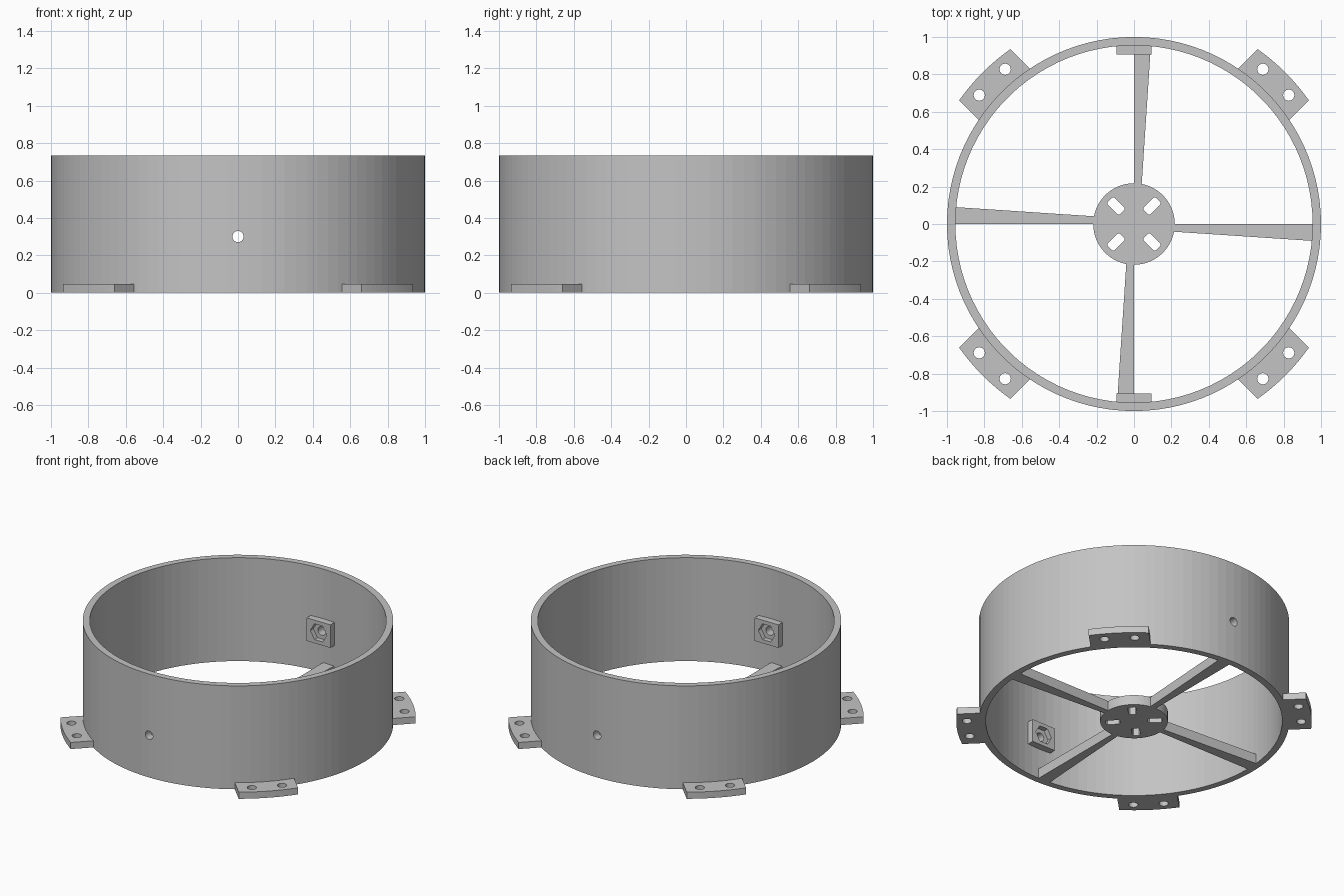
import bpy
import bmesh
from math import cos, sin, pi, sqrt
from mathutils import Matrix

if "Cube" in bpy.data.objects:
    bpy.data.objects.remove(bpy.data.objects["Cube"], do_unlink=True)

grey = bpy.data.materials.new("plain grey")
grey.use_nodes = True
colour = (0.55, 0.55, 0.55, 1)
grey.diffuse_color = colour
grey.node_tree.nodes["Principled BSDF"].inputs["Base Color"].default_value = colour

R_OUT, R_IN, HEIGHT = 1.0, 0.955, 0.735
HOLE_Z, HOLE_R = 0.3, 0.03


def circle(r, n, cx=0, cy=0):
    return [(cx + r * cos(2 * pi * i / n), cy + r * sin(2 * pi * i / n)) for i in range(n)]


def prism(name, outline, z0, z1, matrix=Matrix()):
    """Extrude a flat outline from z0 to z1, then place it."""
    bm = bmesh.new()
    face = bm.faces.new([bm.verts.new((x, y, z0)) for x, y in outline])
    top = bmesh.ops.extrude_face_region(bm, geom=[face])["geom"]
    bmesh.ops.translate(bm, vec=(0, 0, z1 - z0),
                        verts=[v for v in top if isinstance(v, bmesh.types.BMVert)])
    bmesh.ops.recalc_face_normals(bm, faces=bm.faces)
    bm.transform(matrix)
    mesh = bpy.data.meshes.new(name)
    bm.to_mesh(mesh)
    bm.free()
    mesh.materials.append(grey)
    obj = bpy.data.objects.new(name, mesh)
    bpy.context.collection.objects.link(obj)
    return obj


def cut(obj, cutters):
    """Subtract the cutters and remove them."""
    for c in cutters:
        mod = obj.modifiers.new("cut", "BOOLEAN")
        mod.operation, mod.solver, mod.object = "DIFFERENCE", "EXACT", c
    bpy.context.view_layer.update()
    result = obj.evaluated_get(bpy.context.evaluated_depsgraph_get())
    mesh = bpy.data.meshes.new_from_object(result)
    obj.modifiers.clear()
    obj.data = mesh
    for c in cutters:
        bpy.data.objects.remove(c, do_unlink=True)


def turn(angle):
    return Matrix.Rotation(angle, 4, "Z")


# Frame that stands an outline up, so that it extrudes along -y at hole height
upright = Matrix.Translation((0, 0, HOLE_Z)) @ Matrix.Rotation(pi / 2, 4, "X")

# Outer ring with a screw hole at front and back
ring = prism("ring_wall", circle(R_OUT, 100), 0, HEIGHT)
cut(ring, [prism("bore", circle(R_IN, 100), -0.1, HEIGHT + 0.1),
           prism("screw_hole", circle(HOLE_R, 24), -1.2, 1.2, upright)])

# Inner pads with nut pockets
for name, angle in (("front_pad", 0), ("back_pad", pi)):
    place = turn(angle) @ upright
    w, h = 0.093, 0.082
    pad = prism(name, [(-w, -h), (w, -h), (w, h), (-w, h)], 0.905, 0.97, place)
    cut(pad, [prism("pad_hole", circle(HOLE_R, 24), 0.8, 1.1, place),
              prism("nut_pocket", circle(0.065, 6), 0.8, 0.94, place)])

# Central hub with four radial slots
hub = prism("hub", circle(0.218, 64), 0, 0.07)
a, b, c = 0.046, 0.026, 0.008
slot = [(-a, -b + c), (-a + c, -b), (a - c, -b), (a, -b + c),
        (a, b - c), (a - c, b), (-a + c, b), (-a, b - c)]
cut(hub, [prism("slot", [(x + 0.136, y) for x, y in slot], -0.1, 0.2,
                turn(pi / 4 + i * pi / 2)) for i in range(4)])

# Tapered spokes, each with one edge on the centre line
for i, side in enumerate(("left", "back", "right", "front")):
    prism(side + "_spoke", [(0.15, 0), (0.15, -0.037), (0.965, -0.091), (0.965, 0)],
          0, 0.07, turn(i * pi / 2))

# Mounting tabs with curved outer edges and two holes each
half, r_tab = 0.194, 1.145
steps = [half * (1 - k / 6) for k in range(13)]
outline = [(0.965, half), (0.965, -half)] + [
    (sqrt(r_tab ** 2 - y * y), y) for y in reversed(steps)]
for i, corner in enumerate(("back_left", "back_right", "front_right", "front_left")):
    place = turn(pi / 4 + i * pi / 2)
    tab = prism(corner + "_tab", outline, 0, 0.047, place)
    cut(tab, [prism("tab_hole", circle(HOLE_R, 24, 1.072, y), -0.1, 0.2, place)
              for y in (-0.098, 0.098)])
